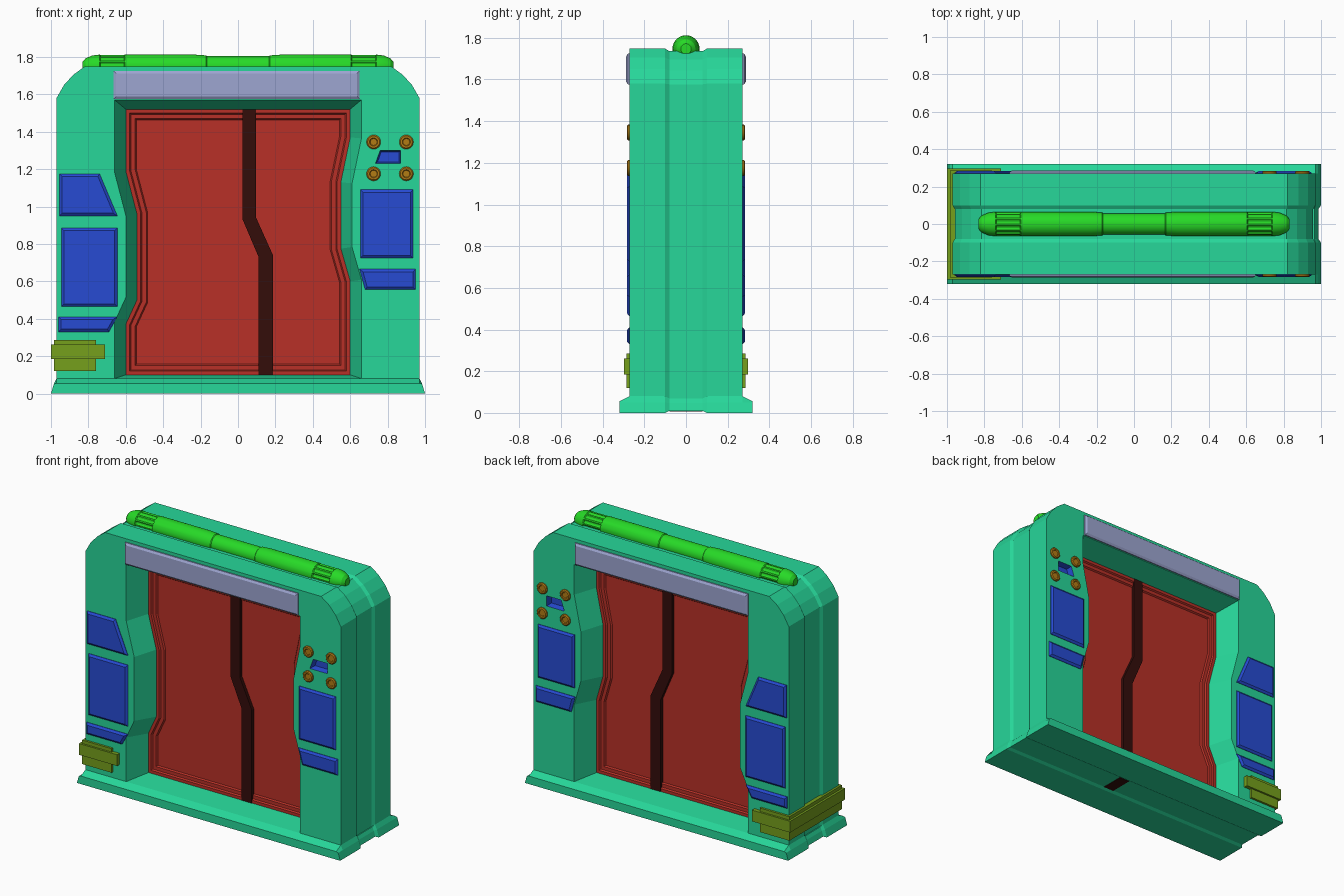
import bpy, bmesh, math
from mathutils import Vector

cube = bpy.data.objects.get("Cube")
if cube:
    bpy.data.objects.remove(cube, do_unlink=True)


def material(name, *rgb):
    m = bpy.data.materials.new(name)
    m.use_nodes = True
    m.diffuse_color = (*rgb, 1)
    m.node_tree.nodes["Principled BSDF"].inputs["Base Color"].default_value = (*rgb, 1)
    return m


TEAL = material("teal_green", 0.02, 0.68, 0.32)
RED = material("door_red", 0.48, 0.03, 0.02)
BLUE = material("panel_blue", 0.02, 0.07, 0.65)
LAVENDER = material("lintel_lavender", 0.34, 0.38, 0.64)
LIME = material("tube_green", 0.02, 0.70, 0.02)
OLIVE = material("bracket_olive", 0.18, 0.35, 0.012)
GOLD = material("button_gold", 0.45, 0.20, 0.007)
DARK = material("seam_dark", 0.034, 0.004, 0.003)


def loft(name, rings, mats, index=0, along_x=False, smooth=False):
    """Skin a list of (outline, depth) rings and cap both ends."""
    bm = bmesh.new()
    loops = []
    for outline, d in rings:
        loops.append([bm.verts.new((d, a, b) if along_x else (a, d, b)) for a, b in outline])
    n = len(loops[0])
    for lo, hi in zip(loops, loops[1:]):
        for i in range(n):
            j = (i + 1) % n
            bm.faces.new((lo[i], lo[j], hi[j], hi[i]))
    bm.faces.new(loops[0])
    bm.faces.new(loops[-1])
    for f in bm.faces:
        f.material_index = index
    bmesh.ops.recalc_face_normals(bm, faces=bm.faces)
    me = bpy.data.meshes.new(name)
    bm.to_mesh(me)
    bm.free()
    for m in mats:
        me.materials.append(m)
    if smooth:
        me.shade_smooth()
        me.set_sharp_from_angle(angle=math.radians(25))
    ob = bpy.data.objects.new(name, me)
    bpy.context.collection.objects.link(ob)
    return ob


def inset(poly, w):
    """Mitred inset of a counter-clockwise outline (negative w grows it)."""
    out = []
    for i, p in enumerate(poly):
        p, a, b = Vector(p), Vector(poly[i - 1]), Vector(poly[(i + 1) % len(poly)])
        u, v = (p - a).normalized(), (b - p).normalized()
        nu, nv = Vector((-u.y, u.x)), Vector((-v.y, v.x))
        q = p + (nu + nv) * (w / (1 + nu.dot(nv)))
        out.append((q.x, q.y))
    return out


def rect(x0, x1, z0, z1):
    return [(x0, z0), (x1, z0), (x1, z1), (x0, z1)]


def circle(x, z, r, n=20, tooth=0.0):
    return [(x + (r - tooth * (i // 2 % 2)) * math.cos(math.tau * i / n),
             z + (r - tooth * (i // 2 % 2)) * math.sin(math.tau * i / n)) for i in range(n)]


def grooved(outline, half, step):
    """Rings through the depth with a shallow groove around the middle."""
    thin = inset(outline, step)
    return [(outline, -half), (outline, -0.10), (thin, -0.08),
            (thin, 0.08), (outline, 0.10), (outline, half)]


SIDES = (("front", -1), ("back", 1))

# Outlines of the opening at the door and at the outer faces
right_edge = [(0.6, 0.1), (0.6, 0.6), (0.55, 0.775), (0.55, 1.13), (0.6, 1.37), (0.6, 1.52)]
left_edge = [(-0.6, 1.52), (-0.6, 1.19), (-0.54, 0.96), (-0.54, 0.5), (-0.6, 0.37), (-0.6, 0.1)]
inner = right_edge + left_edge
outer = [(x, min(max(z, 0.08), 1.57)) for x, z in inset(inner, -0.06)]

# Frame body with rounded shoulders
shoulder = [(0.97, 0.04), (0.97, 1.58), (0.93, 1.65), (0.88, 1.705), (0.82, 1.748)]
body = shoulder + [(-x, z) for x, z in reversed(shoulder)]
frame = loft("frame", grooved(body, 0.27, 0.012), [TEAL, BLUE])

# Cut the splayed openings and the small blue sockets
socket = [(0.735, 1.23), (0.87, 1.23), (0.87, 1.3), (0.76, 1.3)]
cutters = []
for side, s in SIDES:
    cutters.append(loft(side + "_opening_cutter", [(outer, s * 0.3), (outer, s * 0.27),
                        (inner, s * 0.12), (inner, s * 0.09)], [TEAL, BLUE]))
    cutters.append(loft(side + "_socket_cutter", [(socket, s * 0.3), (socket, s * 0.27),
                        (inset(socket, 0.008), s * 0.23)], [TEAL, BLUE], index=1))
for c in cutters:
    c.hide_render = True
    mod = frame.modifiers.new(c.name, 'BOOLEAN')
    mod.operation = 'DIFFERENCE'
    mod.solver = 'EXACT'
    mod.object = c
bpy.context.view_layer.update()
cut_mesh = bpy.data.meshes.new_from_object(frame.evaluated_get(bpy.context.evaluated_depsgraph_get()))
frame.modifiers.clear()
frame.data = cut_mesh
for c in cutters:
    bpy.data.objects.remove(c, do_unlink=True)


# Plinth with sloped upper edge
def plinth_outline(top):
    half = [(1.0, 0.0), (0.985, 0.05), (0.97, top)]
    return half + [(-x, z) for x, z in reversed(half)]


lip = plinth_outline(0.055)
loft("plinth", [(lip, -0.32)] + grooved(plinth_outline(0.08), 0.27, 0.01) + [(lip, 0.32)], [TEAL])

# Dark seam dividing the door, and its end under the plinth
seam = [(0.11, 0.1), (0.187, 0.1), (0.187, 0.74), (0.097, 0.94),
        (0.097, 1.52), (0.025, 1.52), (0.025, 0.93), (0.11, 0.73)]
loft("door_seam", [(seam, -0.118), (seam, 0.118)], [DARK])
end = rect(0.11, 0.187, 0.007, 0.012)
loft("seam_end", [(end, -0.08), (end, 0.08)], [DARK])

panels = {
    "upper_right_panel": [(-0.955, 0.95), (-0.645, 0.95), (-0.74, 1.175), (-0.955, 1.175)],
    "middle_right_panel": rect(-0.945, -0.645, 0.465, 0.885),
    "lower_right_panel": [(-0.96, 0.33), (-0.69, 0.33), (-0.645, 0.41), (-0.96, 0.41)],
    "upper_left_panel": rect(0.655, 0.935, 0.725, 1.09),
    "lower_left_panel": [(0.68, 0.555), (0.95, 0.555), (0.95, 0.665), (0.65, 0.665)],
}

for side, s in SIDES:
    # Door leaf with stepped border
    steps = [(0, 0), (0, 0.115), (0.02, 0.115), (0.027, 0.105), (0.05, 0.105), (0.057, 0.095)]
    loft(side + "_door", [(inset(inner, w), s * d) for w, d in steps], [RED])

    # Lintel bar over the opening
    bar = rect(-0.665, 0.65, 1.575, 1.725)
    loft(side + "_lintel", [(bar, s * 0.26), (bar, s * 0.278), (inset(bar, 0.014), s * 0.287)], [LAVENDER])

    # Raised bevelled panels
    for name, p in panels.items():
        loft(side + "_" + name, [(p, s * 0.26), (p, s * 0.273), (inset(p, 0.014), s * 0.284)], [BLUE])

    # Round buttons
    for x in (0.725, 0.9):
        for z in (1.175, 1.345):
            shape = [(0.038, 0.26), (0.038, 0.278), (0.032, 0.284), (0.022, 0.284), (0.018, 0.279)]
            loft(side + "_button", [(circle(x, z, r), s * d) for r, d in shape], [GOLD], smooth=True)

# Stepped bracket wrapped around the right lower corner
for name, box, half in (("bracket_block", rect(-0.985, -0.76, 0.12, 0.285), 0.285),
                        ("bracket_bar", rect(-1.0, -0.71, 0.185, 0.262), 0.298)):
    loft(name, [(box, -half), (box, half)], [OLIVE])

# Tube along the top: (x, radius, tooth depth) mirrored about the centre
stations = [(0.165, 0.057, 0), (0.17, 0.061, 0), (0.23, 0.065, 0), (0.605, 0.065, 0), (0.61, 0.063, 0.007),
            (0.735, 0.063, 0.007), (0.74, 0.065, 0), (0.78, 0.06, 0), (0.815, 0.045, 0), (0.832, 0.025, 0)]
full = [(-x, r, t) for x, r, t in reversed(stations)] + stations
loft("top_tube", [(circle(0, 1.747, r, 48, t), x) for x, r, t in full], [LIME], along_x=True, smooth=True)
